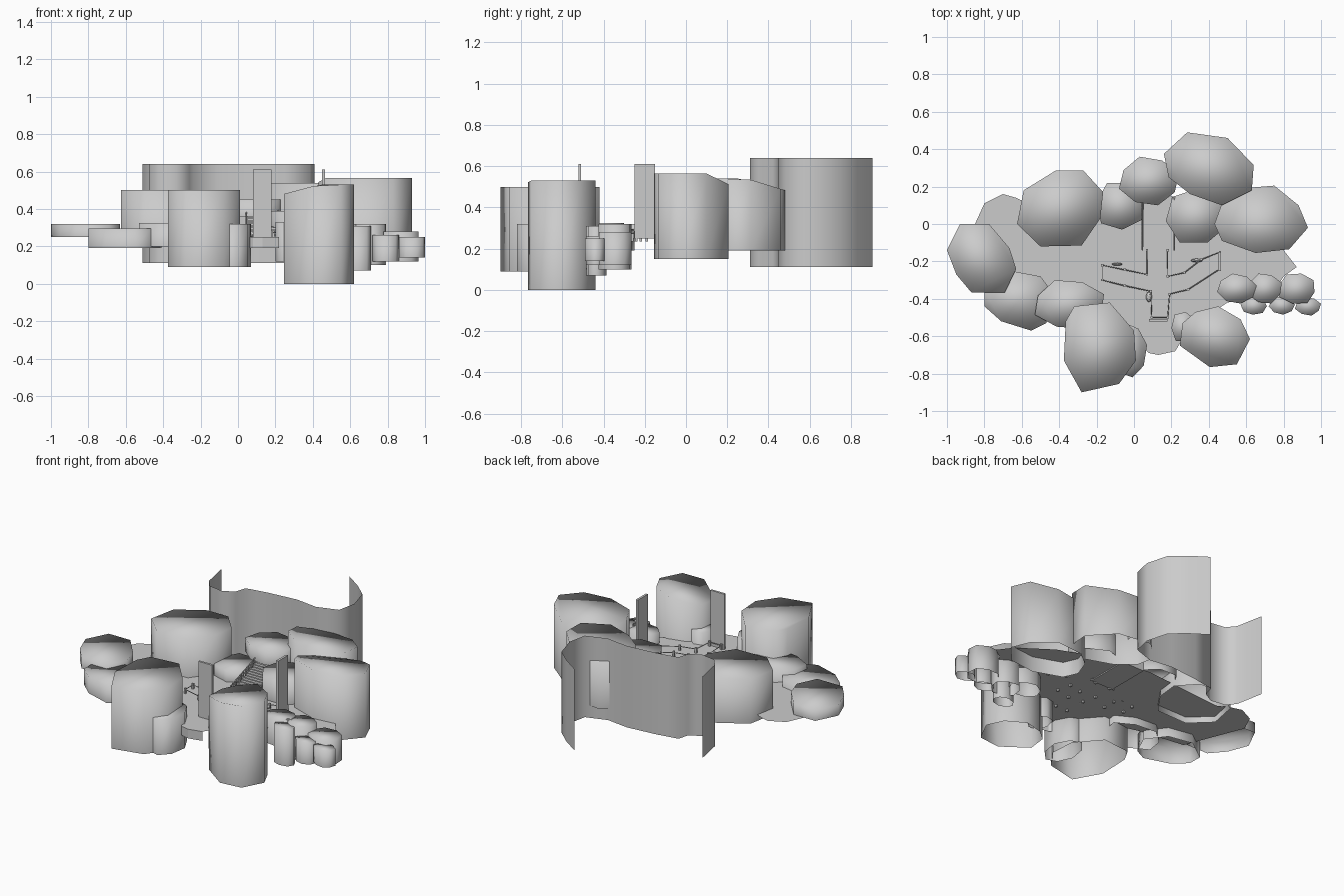
import bpy, bmesh, math
from mathutils import Vector

if "Cube" in bpy.data.objects:
    bpy.data.objects.remove(bpy.data.objects["Cube"])

GROUND = 0.25


def make(name, verts, faces, smooth=False):
    me = bpy.data.meshes.new(name)
    me.from_pydata(verts, [], faces)
    me.update()
    for p in me.polygons:
        p.use_smooth = smooth
    ob = bpy.data.objects.new(name, me)
    bpy.context.collection.objects.link(ob)
    return ob


def box(name, x0, x1, y0, y1, z0, z1):
    v = [(x, y, z) for z in (z0, z1) for x, y in ((x0, y0), (x1, y0), (x1, y1), (x0, y1))]
    f = [(3, 2, 1, 0), (4, 5, 6, 7)] + [(i, (i + 1) % 4, (i + 1) % 4 + 4, i + 4) for i in range(4)]
    return make(name, v, f)


def shell(name, pts, z0, z1, drop=(0, 0)):
    """Hollow rock: upright sides, capped on top, open below; drop tilts the cap."""
    n = len(pts)
    xs, ys = [p[0] for p in pts], [p[1] for p in pts]
    top = []
    for x, y in pts:
        u = (x - min(xs)) / (max(xs) - min(xs)) * 2 - 1
        v = (y - min(ys)) / (max(ys) - min(ys)) * 2 - 1
        top.append((x, y, z1 - max(0, drop[0] * u + drop[1] * v)))
    faces = [(i, (i + 1) % n, (i + 1) % n + n, i + n) for i in range(n)]
    faces.append(tuple(range(n, 2 * n)))
    return make(name, [(x, y, z0) for x, y in pts] + top, faces, True)


def rock(name, x0, x1, y0, y1, z0, z1, n=8, phase=0.3):
    """Generic rock filling a rectangle."""
    pts = []
    for i in range(n):
        a = phase + 2 * math.pi * i / n
        r = 1 + 0.05 * math.sin(3 * i + phase * 5)
        pts.append((r * math.cos(a), r * math.sin(a)))
    lo = [min(p[k] for p in pts) for k in (0, 1)]
    hi = [max(p[k] for p in pts) for k in (0, 1)]
    fit = [(x0 + (u - lo[0]) / (hi[0] - lo[0]) * (x1 - x0),
            y0 + (v - lo[1]) / (hi[1] - lo[1]) * (y1 - y0)) for u, v in pts]
    return shell(name, fit, z0, z1)


def tube(name, points, radius):
    cu = bpy.data.curves.new(name, 'CURVE')
    cu.dimensions = '3D'
    cu.bevel_depth = radius
    cu.bevel_resolution = 0
    sp = cu.splines.new('POLY')
    sp.points.add(len(points) - 1)
    for p, co in zip(sp.points, points):
        p.co = (*co, 1)
    ob = bpy.data.objects.new(name, cu)
    bpy.context.collection.objects.link(ob)
    return ob


# large rocks around the clearing (outlines counter-clockwise)
shell("rock_far_left", [(-.93, 0), (-1, -.14), (-.95, -.27), (-.87, -.365), (-.69, -.365),
                        (-.63, -.24), (-.665, -.13), (-.775, 0)], .25, .32)
shell("rock_low_left", [(-.66, -.25), (-.80, -.35), (-.80, -.44), (-.71, -.52), (-.55, -.57),
                        (-.47, -.53), (-.41, -.40), (-.50, -.28)], .19, .295)
shell("rock_back_left", [(-.42, .285), (-.59, .18), (-.625, 0), (-.50, -.12), (-.28, -.115),
                         (-.18, .03), (-.165, .17), (-.27, .285)], .21, .50)
shell("rock_front_left", [(-.13, -.42), (-.32, -.44), (-.365, -.52), (-.375, -.73), (-.28, -.90),
                          (-.08, -.855), (.01, -.73), (0, -.57)], .09, .50)
shell("rock_front_right", [(.45, -.44), (.33, -.47), (.26, -.53), (.245, -.65), (.405, -.765),
                           (.55, -.75), (.62, -.615), (.57, -.51)], 0, .53, (-.05, 0))
shell("rock_right", [(.47, .11), (.43, 0), (.47, -.09), (.65, -.155), (.83, -.135), (.93, -.02),
                     (.88, .10), (.75, .205), (.57, .19)], .15, .565, (-.03, .06))
shell("rock_back_right", [(.285, .49), (.16, .375), (.185, .25), (.30, .16), (.47, .10),
                          (.63, .18), (.64, .315), (.50, .46)], .19, .54, (0, .06))
rock("rock_front_left_low", -.12, .07, -.82, -.53, .09, .32, 8, .2)
rock("rock_mid_left", -.53, -.16, -.56, -.30, .20, .325, 8, .4)
rock("rock_front_right_low", .20, .33, -.63, -.47, .12, .33, 7, .5)

# rocks over the stair
rock("rock_over_stair", -.08, .24, .10, .36, .36, .45, 8, .3)
rock("rock_stair_left", -.20, .06, -.03, .22, .25, .32, 7, .3)
rock("rock_stair_right", .17, .50, -.10, .19, .25, .39, 7, .6)

# small rock cluster on the right
cluster = [(.55, -.345, .105, .08, .15, .32), (.70, -.345, .09, .08, .10, .32),
           (.87, -.345, .095, .08, .12, .28), (.64, -.435, .07, .05, .07, .31),
           (.79, -.435, .07, .05, .12, .26), (.93, -.44, .07, .05, .14, .25)]
for i, (x, y, rx, ry, z0, z1) in enumerate(cluster):
    rock(f"small_rock_{i}", x - rx, x + rx, y - ry, y + ry, z0, z1, 8, .2 + i * .17)

# ground sheet with a short front skirt
outline = [(-.85, 0), (-.70, -.38), (-.4, -.42), (-.1, -.5), (.05, -.66), (.08, -.69), (.13, -.70),
           (.22, -.68), (.3, -.55), (.5, -.42), (.75, -.36), (.80, -.28), (.87, -.23), (.80, -.14),
           (.6, 0), (.3, .12), (0, .15), (-.55, .10), (-.63, .14), (-.70, .16), (-.80, .11)]
make("ground", [(x, y, GROUND) for x, y in outline], [tuple(range(len(outline)))])
skirt = outline[4:8]
n = len(skirt)
make("ground_skirt", [(x, y, z) for z in (.19, GROUND) for x, y in skirt],
     [(i, i + 1, i + 1 + n, i + n) for i in range(n - 1)])

# back wall: upright sheet made of two bulges
wall = [(-.51, .56), (-.475, .38), (-.43, .325), (-.33, .31), (-.26, .35), (-.24, .42),
        (-.10, .445), (.10, .465), (.25, .445), (.385, .49), (.41, .61), (.37, .75), (.28, .83), (.17, .905)]
n = len(wall)
make("back_wall", [(x, y, z) for z in (.11, .64) for x, y in wall],
     [(i, i + 1, i + 1 + n, i + n) for i in range(n - 1)], True)

# two upright slabs at the path ends
box("front_slab", .08, .18, -.522, -.508, GROUND, .61)
box("right_slab", .45, .465, -.25, -.15, GROUND, .61)

# stair rising under the rock, with dense railings
steps = 16
for i in range(steps):
    y = -.14 + i * .018
    z = GROUND + .008 + i * .007
    box(f"stair_step_{i}", .05, .21, y, y + .018, .243, z)
for sx in (.045, .215):
    for lift in (.025, .045):
        tube("stair_rail", [(sx, -.14, .25 + lift), (sx, .14, .345 + lift)], .004)
    for i in range(12):
        y = -.135 + i * .025
        z = .25 + i * .0085
        box("stair_post", sx - .004, sx + .004, y - .004, y + .004, z - .01, z + .047)

# rope fence around the cross-shaped path
path = [(.07, -.14), (.07, -.27), (-.05, -.245), (-.17, -.22), (-.17, -.30), (-.05, -.33), (.09, -.36),
        (.095, -.50), (.18, -.50), (.19, -.375), (.29, -.35), (.46, -.24), (.46, -.15),
        (.36, -.19), (.27, -.26), (.18, -.28), (.18, -.14)]
tube("path_rope", [(x, y, .275) for x, y in path], .003)
for x, y in path:
    box("path_post", x - .006, x + .006, y - .006, y + .006, .235, .285)

# three tiny ornaments beside the path
for x, y, rx, ry in ((-.09, -.215, .028, .008), (.08, -.39, .016, .028), (.335, -.195, .032, .01)):
    bpy.ops.mesh.primitive_ico_sphere_add(subdivisions=2, radius=1, location=(x, y, .265))
    ob = bpy.context.object
    ob.name = "path_ornament"
    ob.scale = (rx, ry, .018)
